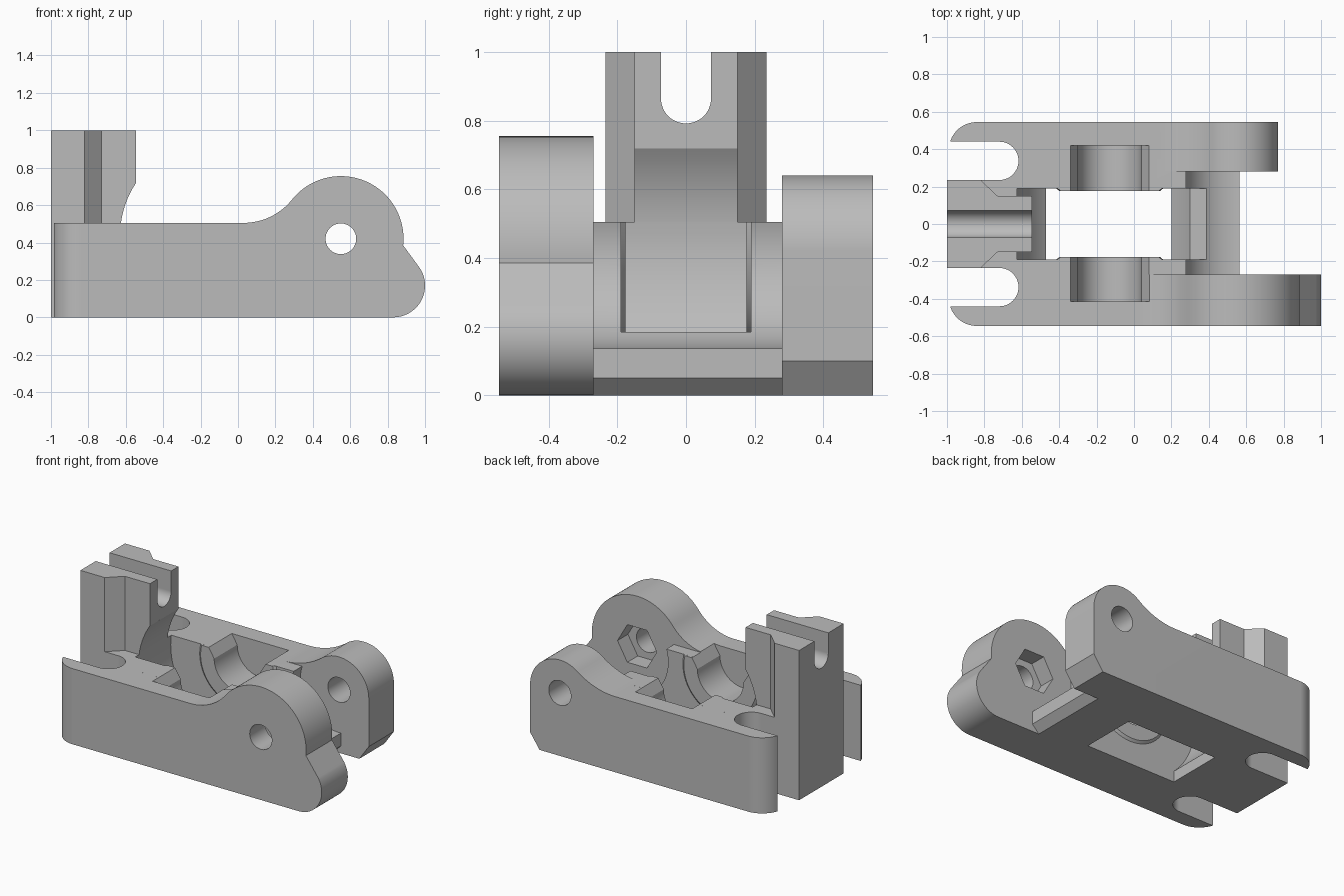
import bpy, bmesh
from math import cos, sin, radians, degrees, atan2, hypot
from mathutils import Matrix

cube = bpy.data.objects.get("Cube")
if cube:
    bpy.data.objects.remove(cube, do_unlink=True)

grey = bpy.data.materials.new("plain grey")
grey.use_nodes = True
grey.diffuse_color = (0.5, 0.5, 0.5, 1)
grey.node_tree.nodes["Principled BSDF"].inputs["Base Color"].default_value = (0.5, 0.5, 0.5, 1)

PIVOT = (0.55, 0.42)
AXLE = (-0.13, 0.44)
TOP = 0.505


def arc(centre, r, start, end, n=24):
    """Points on an arc, angles in degrees."""
    angles = [radians(start + (end - start) * i / n) for i in range(n + 1)]
    return [(centre[0] + r * cos(a), centre[1] + r * sin(a)) for a in angles]


def circle(centre, r, n=64):
    return arc(centre, r, 0, 360, n)[:-1]


def make_object(name, bm):
    bmesh.ops.recalc_face_normals(bm, faces=bm.faces)
    mesh = bpy.data.meshes.new(name)
    bm.to_mesh(mesh)
    bm.free()
    mesh.materials.append(grey)
    ob = bpy.data.objects.new(name, mesh)
    bpy.context.collection.objects.link(ob)
    return ob


def prism(name, outline, axis, low, high):
    """Extrude a 2D outline along the given axis."""
    place = {"x": lambda a, b, t: (t, a, b),
             "y": lambda a, b, t: (a, t, b),
             "z": lambda a, b, t: (a, b, t)}[axis]
    bm = bmesh.new()
    rings = [[bm.verts.new(place(a, b, t)) for a, b in outline] for t in (low, high)]
    for ring in rings:
        bm.faces.new(ring)
    n = len(outline)
    for i in range(n):
        j = (i + 1) % n
        bm.faces.new((rings[0][i], rings[0][j], rings[1][j], rings[1][i]))
    return make_object(name, bm)


def rect(a0, a1, b0, b1):
    return [(a0, b0), (a1, b0), (a1, b1), (a0, b1)]


def combine(target, other, operation):
    other.hide_render = True
    mod = target.modifiers.new("combine", "BOOLEAN")
    mod.operation, mod.object, mod.solver = operation, other, "EXACT"
    bpy.ops.object.select_all(action="DESELECT")
    bpy.context.view_layer.objects.active = target
    target.select_set(True)
    bpy.ops.object.modifier_apply(modifier=mod.name)
    bpy.data.objects.remove(other, do_unlink=True)


def hump(start_x, r, end_angle):
    """Flat top edge blending through a fillet into the round pivot lug."""
    dx, dz = PIVOT[0] - start_x, TOP - PIVOT[1]
    fillet = (dx * dx + dz * dz - r * r) / (2 * (r - dz))
    centre = (start_x, TOP + fillet)
    angle = degrees(atan2(PIVOT[1] - centre[1], dx))
    return arc(centre, fillet, -90, angle, 16) + arc(PIVOT, r, angle + 180, end_angle, 40)[1:]


# Core between the cheeks, with the round clearance at the pivot
core = [(-1, 0), (0.515, 0), (0.565, 0.05), (0.565, 0.136)]
core += arc(PIVOT, 0.285, -90, -197.4, 32) + [(-1, TOP)]
body = prism("hinge_body", core, "y", -0.35, 0.35)

# Tall front cheek with a lobe, and shorter back cheek with a clipped corner
front = [(-0.99, 0), (-0.99, TOP)] + hump(0.03, 0.335, -6)
front += arc((0.83, 0.17), 0.17, 33, -90)
combine(body, prism("front_cheek", front, "y", -0.545, -0.27), "UNION")
back = [(-0.99, 0), (-0.99, TOP)] + hump(0.14, 0.22, 0)
back += [(0.77, 0.1), (0.7, 0)]
combine(body, prism("back_cheek", back, "y", 0.28, 0.545), "UNION")

# Upright tower
tower = [(-1, -0.235), (-0.82, -0.235), (-0.73, -0.15), (-0.545, -0.15)]
tower += [(x, -y) for x, y in reversed(tower)]
combine(body, prism("tower", tower, "z", 0.3, 1), "UNION")

# Notch through the tower top
notch = [(-0.073, 1.1)] + arc((0, 0.865), 0.073, 180, 360) + [(0.073, 1.1)]
combine(body, prism("tower_notch", notch, "x", -1.1, -0.4), "DIFFERENCE")

# Bolt slots and rounded outer corners at the left end
for side in (1, -1):
    slot = [(-1.1, 0.44)] + arc((-0.72, 0.3375), 0.1025, 90, -90) + [(-1.1, 0.235)]
    corner = arc((-0.84, 0.395), 0.15, 90, 180, 16) + [(-1.1, 0.395), (-1.1, 0.7), (-0.84, 0.7)]
    for name, outline, top in (("bolt_slot", slot, TOP + 0.1), ("corner_cut", corner, 0.7)):
        cutter = prism(name, [(x, y * side) for x, y in outline], "z", -0.1, top)
        combine(body, cutter, "DIFFERENCE")

# Wheel well, open underneath and towards the pivot
combine(body, prism("wheel_well", circle(AXLE, 0.5, 96), "y", -0.19, 0.19), "DIFFERENCE")
combine(body, prism("floor_opening", rect(-0.47, 0.2, -0.1, 0.4), "y", -0.19, 0.19), "DIFFERENCE")
combine(body, prism("pivot_channel", rect(-0.1, 0.7, 0.185, 0.6), "y", -0.19, 0.19), "DIFFERENCE")

# Tapered bosses around the axle saddles, trimmed level with the body top
for side in (1, -1):
    bm = bmesh.new()
    bmesh.ops.create_cone(bm, cap_ends=True, segments=64, radius1=0.32, radius2=0.27, depth=0.04)
    bmesh.ops.rotate(bm, verts=bm.verts, matrix=Matrix.Rotation(radians(90 * side), 3, "X"))
    bmesh.ops.translate(bm, verts=bm.verts, vec=(AXLE[0], 0.197 * side, AXLE[1]))
    bmesh.ops.bisect_plane(bm, geom=bm.verts[:] + bm.edges[:] + bm.faces[:],
                           plane_co=(0, 0, TOP), plane_no=(0, 0, 1), clear_outer=True)
    bmesh.ops.holes_fill(bm, edges=[e for e in bm.edges if e.is_boundary])
    combine(body, make_object("saddle_boss", bm), "UNION")

# Axle saddle with flared lips
saddle = [(-0.35, 0.521)] + arc(AXLE, 0.17, 180, 360, 40) + [(0.09, 0.521)]
combine(body, prism("axle_saddle", saddle, "y", -0.415, 0.42), "DIFFERENCE")

# Pivot hole and hexagonal nut pocket inside the front cheek
combine(body, prism("pivot_hole", circle(PIVOT, 0.082, 48), "y", -0.7, 0.7), "DIFFERENCE")
combine(body, prism("nut_pocket", circle(PIVOT, 0.145, 6), "y", -0.38, -0.2), "DIFFERENCE")

# Smooth curved walls, crisp edges
bpy.ops.object.select_all(action="DESELECT")
bpy.context.view_layer.objects.active = body
body.select_set(True)
bpy.ops.object.shade_smooth_by_angle(angle=radians(25))
weighted = body.modifiers.new("even_shading", "WEIGHTED_NORMAL")
weighted.keep_sharp = True
